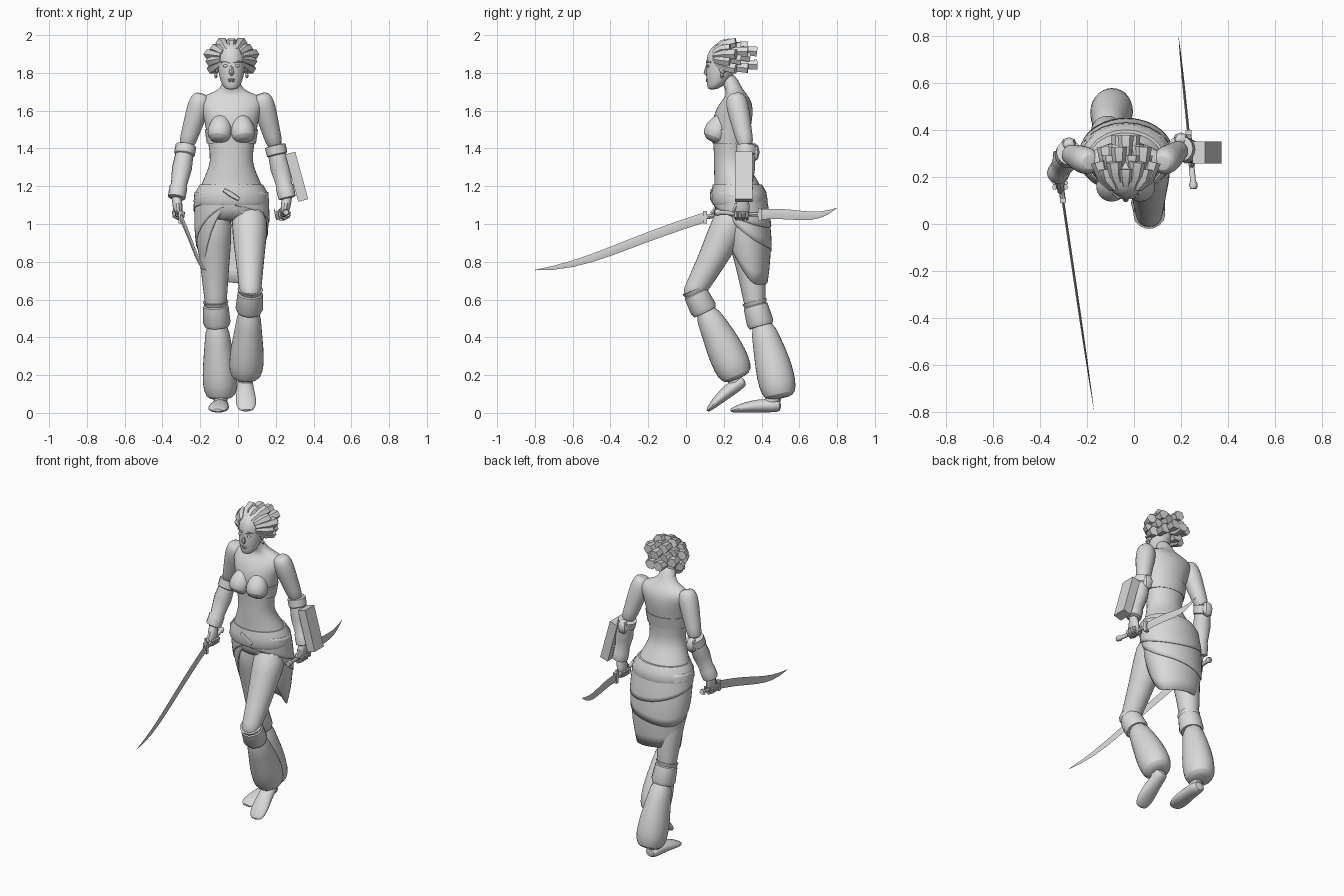
import bpy, bmesh, math
from mathutils import Vector, Matrix

old_cube = bpy.data.objects.get("Cube")
if old_cube:
    bpy.data.objects.remove(old_cube, do_unlink=True)

# One plain grey for everything
shade = (0.7, 0.7, 0.7, 1)
grey = bpy.data.materials.new("plain grey")
grey.use_nodes = True
grey.diffuse_color = shade
grey.node_tree.nodes["Principled BSDF"].inputs["Base Color"].default_value = shade
parts = []
MID = -.035
SIDES = {"left": 1, "right": -1}


def finish(name, bm, subdivide=0):
    """Turn a bmesh into a named object."""
    bmesh.ops.recalc_face_normals(bm, faces=bm.faces)
    mesh = bpy.data.meshes.new(name)
    bm.to_mesh(mesh)
    bm.free()
    mesh.materials.append(grey)
    obj = bpy.data.objects.new(name, mesh)
    bpy.context.collection.objects.link(obj)
    if subdivide:
        rounding = obj.modifiers.new("Rounding", 'SUBSURF')
        rounding.levels = rounding.render_levels = subdivide
    parts.append(obj)
    return obj


def skin(bm, rings):
    """Join rings of vertices into a closed, capped tube."""
    for low, high in zip(rings, rings[1:]):
        for k in range(len(low)):
            bm.faces.new((low[k - 1], low[k], high[k], high[k - 1]))
    bm.faces.new(rings[0])
    bm.faces.new(rings[-1])


def loft(name, rows, sides=14, level=False, subdivide=0):
    """Skin elliptical rings (x, y, z, radius[, second radius]) along a path."""
    bm = bmesh.new()
    centres = [Vector(row[:3]) for row in rows]
    rings = []
    for i, row in enumerate(rows):
        along = centres[min(i + 1, len(rows) - 1)] - centres[max(i - 1, 0)]
        along = Vector((0, 0, 1)) if level else along.normalized()
        side = Vector((1, 0, 0)) if abs(along.x) < .9 else Vector((0, 1, 0))
        side = (side - along * side.dot(along)).normalized()
        other = along.cross(side)
        angles = [math.tau * k / sides for k in range(sides)]
        rings.append([bm.verts.new(centres[i] + side * row[3] * math.cos(a)
                                   + other * row[-1] * math.sin(a)) for a in angles])
    skin(bm, rings)
    return finish(name, bm, subdivide)


def limb(name, start, end, stations, bow=(0, 0, 0), sides=14, subdivide=0):
    """Loft from start to end; stations are (fraction, radius[, second radius])."""
    rows = []
    for t, *radii in stations:
        point = start.lerp(end, t) + Vector(bow) * math.sin(math.pi * t)
        rows.append((*point, *radii))
    return loft(name, rows, sides, False, subdivide)


def ball(name, centre, size, segments=16):
    bm = bmesh.new()
    bmesh.ops.create_uvsphere(bm, u_segments=segments, v_segments=segments // 2, radius=1,
                              matrix=Matrix.Translation(centre) @ Matrix.Diagonal((*size, 1)))
    return finish(name, bm)


def box(name, centre, size, tilt=0):
    bm = bmesh.new()
    bmesh.ops.create_cube(bm, size=1, matrix=Matrix.Translation(centre)
                          @ Matrix.Rotation(tilt, 4, 'Y') @ Matrix.Diagonal((*size, 1)))
    return finish(name, bm)


# Torso and neck: y, z, half width, half depth
torso = [(.29, 1.01, .15, .11), (.285, 1.08, .19, .138), (.28, 1.15, .185, .138),
         (.27, 1.22, .158, .12), (.24, 1.3, .12, .095), (.235, 1.36, .111, .087),
         (.24, 1.5, .138, .102), (.25, 1.58, .15, .107), (.265, 1.64, .178, .088),
         (.27, 1.675, .165, .062), (.262, 1.7, .085, .05), (.245, 1.73, .048, .046),
         (.215, 1.8, .043, .045)]
loft("torso", [(MID, *row) for row in torso], 18, True, 1)
loft("bandeau", [(MID, .237, 1.425, .13, .096), (MID, .24, 1.5, .141, .106)], 24, True)

# Head and face
head = [(.137, 1.71, .028, .022), (.16, 1.735, .05, .048), (.178, 1.78, .068, .074),
        (.195, 1.87, .078, .09), (.2, 1.925, .07, .082), (.21, 1.965, .025, .035)]
loft("head", [(MID, *row) for row in head], 16, True, 1)
loft("nose", [(MID, .113, 1.84, .007), (MID, .107, 1.8, .014), (MID, .115, 1.79, .01)], 8)
ball("upper_lip", (MID, .112, 1.765), (.021, .008, .006), 8)
ball("lower_lip", (MID, .113, 1.757), (.018, .008, .006), 8)
for label, side in SIDES.items():
    limb(label + "_bust_cup", Vector((MID + side * .05, .2, 1.575)), Vector((MID + side * .062, .155, 1.475)),
         [(0, .035), (.45, .058), (.85, .07), (1.2, .062), (1.4, .03)], sides=16, subdivide=1)
    ball(label + "_eye", (MID + side * .03, .117, 1.837), (.015, .008, .008), 10)
    limb(label + "_brow", Vector((MID + side * .01, .11, 1.855)), Vector((MID + side * .056, .13, 1.857)),
         [(0, .005), (.5, .006), (1, .004)], (0, -.006, .005), 6)
    ball(label + "_ear", (MID + side * .076, .195, 1.825), (.01, .02, .03), 10)
    ball(label + "_earring", (MID + side * .082, .19, 1.785), (.009, .009, .014), 8)

# Thick locks swept back: count, fan angle, root radius and y, tip radius and y
for count, fan, root, root_y, tip, tip_y in (
        (11, 250, .055, .15, .112, .25), (8, 270, .05, .2, .085, .31), (5, 290, .03, .25, .045, .355)):
    for i in range(count):
        a = math.radians(90 + fan * (i / (count - 1) - .5))
        wobble = 1 + .06 * (-1) ** i
        outward = Vector((math.cos(a), 0, .78 * math.sin(a)))
        scalp = Vector((MID, root_y, 1.88)) + outward * root
        end = Vector((MID, tip_y * wobble, 1.875)) + outward * tip * wobble
        limb("hair_lock", scalp, end, [(0, .016), (.5, .027), (1, .035, .03)], outward * .015, 6)

# Legs: each part follows the joints; both legs share the same profiles
leg_joints = {
    "left": ((.06, .27, 1.09), (.065, .045, .645), (.04, .275, .18), (.035, .31, .175), (.045, .112, .01)),
    "right": ((-.13, .28, 1.09), (-.118, .365, .58), (-.09, .5, .075), (-.088, .505, .035), (-.108, .235, .012))}
for label, joints in leg_joints.items():
    hip, knee, ankle, heel, toe = map(Vector, joints)
    limb(label + "_thigh", hip, knee, [(0, .105), (.35, .093), (.7, .074), (1, .06), (1.1, .052)],
         (0, .01, 0), subdivide=1)
    limb(label + "_knee_cuff", knee, ankle,
         [(-.02, .068), (.02, .06), (.03, .067), (.2, .073), (.24, .064)])
    limb(label + "_trouser", knee, ankle,
         [(.17, .06), (.42, .072, .08), (.65, .09, .1), (.85, .097, .103), (.97, .083, .088), (1, .05)],
         (0, .01, 0), subdivide=1)
    limb(label + "_ankle", ankle + Vector((0, 0, .03)), heel.lerp(toe, .35), [(0, .045), (1, .035)], subdivide=1)
    limb(label + "_foot", heel, toe,
         [(0, .035, .028), (.13, .045, .036), (.43, .047, .037), (.72, .059, .028), (.93, .05, .016), (1, .025, .008)],
         (0, 0, .014), subdivide=1)


# Hip wraps: open cloth whose hem drops from the front to the back
def wrap(name, flare, hem, drop, power, lean):
    bm = bmesh.new()
    columns, levels, top = 36, 7, 1.17
    grid = []
    for i in range(columns + 1):
        a = math.radians(6 + 348 * i / columns)
        bottom = hem + drop * (.5 + .5 * math.cos(a)) ** power + lean * math.sin(a)
        column = []
        for j in range(levels + 1):
            fall = (top - bottom) * j / levels
            taper = flare + .03 * math.sin(6 * fall) - .12 * fall
            column.append(bm.verts.new((MID + (.186 + taper) * math.sin(a),
                                        .28 + .15 * fall - (.13 + taper) * math.cos(a), top - fall)))
        grid.append(column)
    for left, right in zip(grid, grid[1:]):
        for j in range(levels):
            bm.faces.new((left[j], left[j + 1], right[j + 1], right[j]))
    cloth = finish(name, bm)
    cloth.modifiers.new("Thickness", 'SOLIDIFY').thickness = .006


wrap("long_hip_wrap", 0, .69, .41, 5, -.015)
wrap("middle_hip_wrap", .005, .86, .24, 2, .03)
wrap("short_hip_wrap", .01, .99, .11, 1, -.03)
loft("belt", [(MID, .283, 1.1, .192, .14), (MID, .283, 1.12, .201, .15),
              (MID, .28, 1.17, .19, .145), (MID, .272, 1.21, .166, .13)], 24, True)
limb("belt_knot", Vector((MID - .04, .14, 1.18)), Vector((MID + .04, .137, 1.13)),
     [(0, .01), (.5, .016, .012), (1, .01)], sides=8)

# Arms, bracers, hands and finger curls around each grip
arm_joints = {"left": ((.135, .27, 1.635), (.2, .32, 1.4), (.26, .305, 1.14), (.245, .295, 1.055)),
              "right": ((-.205, .27, 1.635), (-.278, .3, 1.4), (-.325, .215, 1.14), (-.315, .185, 1.055))}
for label, joints in arm_joints.items():
    shoulder, elbow, wrist, hand = map(Vector, joints)
    limb(label + "_upper_arm", shoulder, elbow,
         [(-.24, .035), (-.13, .056), (.08, .062), (.4, .055), (.7, .048), (1, .043)], subdivide=1)
    limb(label + "_bracer", elbow, wrist,
         [(-.06, .046), (-.05, .056), (.12, .055), (.14, .048), (.4, .053),
          (.75, .042), (.78, .047), (1, .047), (1.02, .035)])
    ball(label + "_elbow_guard", elbow + Vector((0, .04, -.02)), (.035, .03, .05), 8)
    limb(label + "_palm", wrist, hand, [(0, .026), (.5, .026, .038), (1, .02, .04), (1.2, .012, .03)])
    for i in range(4):
        knuckle = hand + Vector((0, (i - 1.5) * .019, 0))
        curl = [knuckle + Vector((math.cos(a), 0, math.sin(a))) * .027 for a in (.4, -.6, -1.6, -2.6, -3.6)]
        loft(label + "_finger", [(*point, .01) for point in curl], 6)
    limb(label + "_thumb", wrist.lerp(hand, .4) - Vector((0, .03, 0)), hand - Vector((0, .05, 0)),
         [(0, .013), (1, .01)], sides=6)

# Box mounted on the left forearm
box("forearm_box", (.311, .305, 1.25), (.055, .092, .26), -.27)


# Curved swords: the blade sags between guard and tip and narrows to a point
def sword(label, pommel, guard, tip, steps=9):
    pommel, guard, tip = map(Vector, (pommel, guard, tip))
    limb(label + "_sword_grip", pommel, guard, [(0, .014), (.08, .019), (.14, .012), (1, .012)], sides=8)
    box(label + "_sword_guard", guard, (.026, .02, .066))
    bm = bmesh.new()
    rings = []
    for i in range(steps + 1):
        t = i / steps
        middle = guard.lerp(tip, t) - Vector((0, 0, .03 * math.sin(math.pi * t * t)))
        half = .001 + .026 * (1 - t ** 4)
        thick = half / 5
        rings.append([bm.verts.new(middle + Vector((dx * thick, 0, dz * half)))
                      for dx, dz in ((0, 1), (1, 0), (0, -1), (-1, 0))])
    skin(bm, rings)
    finish(label + "_sword_blade", bm)


sword("right", (-.33, .31, 1.075), (-.303, .1, 1.035), (-.17, -.8, .756))
sword("left", (.255, .15, 1.062), (.232, .39, 1.05), (.19, .8, 1.085))

# Smooth shading with crisp edges
bpy.ops.object.select_all(action='DESELECT')
for part in parts:
    part.select_set(True)
bpy.context.view_layer.objects.active = parts[0]
bpy.ops.object.shade_smooth_by_angle(angle=math.radians(42))
